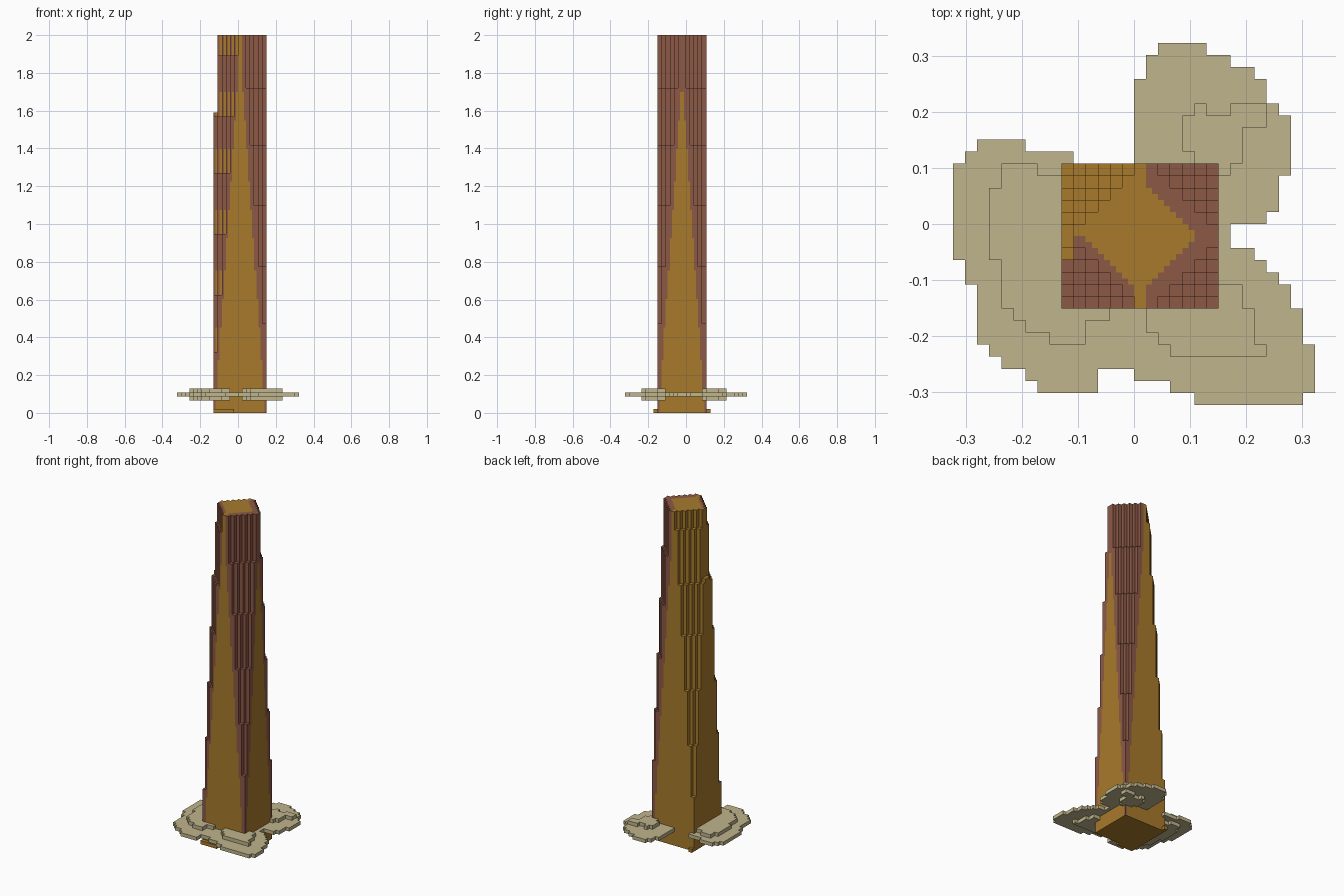
import bpy
import bmesh

V = 2 / 93          # edge of one block
TOP = 93            # tower height in blocks

cube = bpy.data.objects.get("Cube")
if cube:
    bpy.data.objects.remove(cube, do_unlink=True)


def material(name, rgb):
    mat = bpy.data.materials.new(name)
    mat.use_nodes = True
    colour = (*rgb, 1)
    mat.diffuse_color = colour
    node = next(n for n in mat.node_tree.nodes if n.type == "BSDF_PRINCIPLED")
    node.inputs["Base Color"].default_value = colour
    return mat


gold = material("ochre gold", (0.39, 0.195, 0.024))
brown = material("reddish brown", (0.265, 0.1, 0.062))
cream = material("pale cream", (0.52, 0.46, 0.265))


def corner_offsets(axis):
    """The four corners of a cell face, relative to its cell, for an axis."""
    u, v = (axis + 1) % 3, (axis + 2) % 3
    for a, b in ((0, 0), (1, 0), (1, 1), (0, 1)):
        off = [0, 0, 0]
        off[u], off[v] = a, b
        yield off


def build(name, cells, materials, split=1, rule=None):
    """Skin a set of block cells; split divides the blocks in x and y."""
    size = (1 / split, 1 / split, 1)
    bm = bmesh.new()
    verts = {}

    def vert(key):
        if key not in verts:
            verts[key] = bm.verts.new([k * s * V for k, s in zip(key, size)])
        return verts[key]

    for cell in sorted(cells):
        for axis in range(3):
            for sign in (-1, 1):
                beside = list(cell)
                beside[axis] += sign
                if tuple(beside) in cells:
                    continue
                keys = []
                for off in corner_offsets(axis):
                    off[axis] = (sign + 1) // 2
                    keys.append(tuple(c + o for c, o in zip(cell, off)))
                if sign < 0:
                    keys.reverse()
                face = bm.faces.new([vert(k) for k in keys])
                if rule:
                    mid = [sum(k[n] for k in keys) / 4 * size[n] for n in range(3)]
                    face.material_index = rule(mid, axis, sign)
    mesh = bpy.data.meshes.new(name)
    bm.to_mesh(mesh)
    bm.free()
    for mat in materials:
        mesh.materials.append(mat)
    obj = bpy.data.objects.new(name, mesh)
    bpy.context.collection.objects.link(obj)
    return obj


# Tower: a block shaft whose four corners step away towards the top
def column_height(x, y):
    steps = min(x + 6, 6 - x) + min(y + 7, 4 - y)
    height = int((15 if x < 0 else 22) + 14.7 * steps)
    return min(height, 74 if x == -6 else TOP)


def tower_colour(mid, axis, sign):
    x, y, z = mid
    if axis == 0 and sign < 0 or z == 0:
        return 0
    if 0 < x < 1 or (x < 0 and y > -1) or (x < -5 and y > -3 and axis == 2):
        return 0
    reach = min(x + 6, 7 - x) + min(y + 7, 5 - y)
    limit = 0.35 + z / 14.7 + (0.9 if axis == 2 else 0)
    return int(reach < limit)


SPLIT = 2
tower = set()
for x in range(-6 * SPLIT, 7 * SPLIT):
    for y in range(-7 * SPLIT, 5 * SPLIT):
        for z in range(column_height(x // SPLIT, y // SPLIT)):
            tower.add((x, y, z))
build("tower", tower, [gold, brown], SPLIT, tower_colour)

# Small ledges at the foot
build("front_ledge", {(x, -8, 0) for x in range(-6, -1)}, [gold])
build("back_ledge", {(-6, 5, 0)}, [gold])

# Cloud ring: rows as (first y, last y, first x, end x)
wide_rows = [
    (-15, -15, 5, 14), (-14, -14, -8, -3), (-14, -14, 3, 15),
    (-13, -13, -9, -3), (-13, -13, 0, 15), (-12, -12, -11, 15),
    (-11, -11, -12, 15), (-10, -8, -13, 14), (-7, -6, -13, 13),
    (-5, -5, -14, 12), (-4, -4, -14, 11), (-3, -3, -15, 10),
    (-2, -1, -15, 8), (0, 0, -15, 11), (1, 3, -15, 12), (4, 4, -15, 13),
    (5, 5, -14, -5), (6, 6, -13, -9), (5, 8, 0, 13), (9, 9, 0, 12),
    (10, 11, 0, 11), (12, 12, 1, 10), (13, 13, 1, 8), (14, 14, 2, 6),
]
thick_rows = [
    (-10, -10, -7, -4), (-9, -9, -9, -4), (-8, -8, -10, -2),
    (-7, -4, -11, -6), (-3, 2, -12, -6), (3, 3, -11, -6), (4, 4, -11, -8),
    (-11, -11, 3, 11), (-10, -10, 2, 10), (-9, -8, 1, 10), (-7, -6, 7, 9),
    (4, 4, 7, 8), (5, 5, 5, 9), (6, 7, 4, 9), (8, 8, 4, 11), (9, 9, 5, 6),
    (9, 9, 8, 11),
]


def row_cells(rows, layers):
    return {(x, y, z) for y0, y1, x0, x1 in rows for y in range(y0, y1 + 1)
            for x in range(x0, x1) for z in layers
            if not (-6 <= x < 7 and -7 <= y < 5)}


build("clouds", row_cells(wide_rows, [4]) | row_cells(thick_rows, [3, 4, 5]), [cream])
